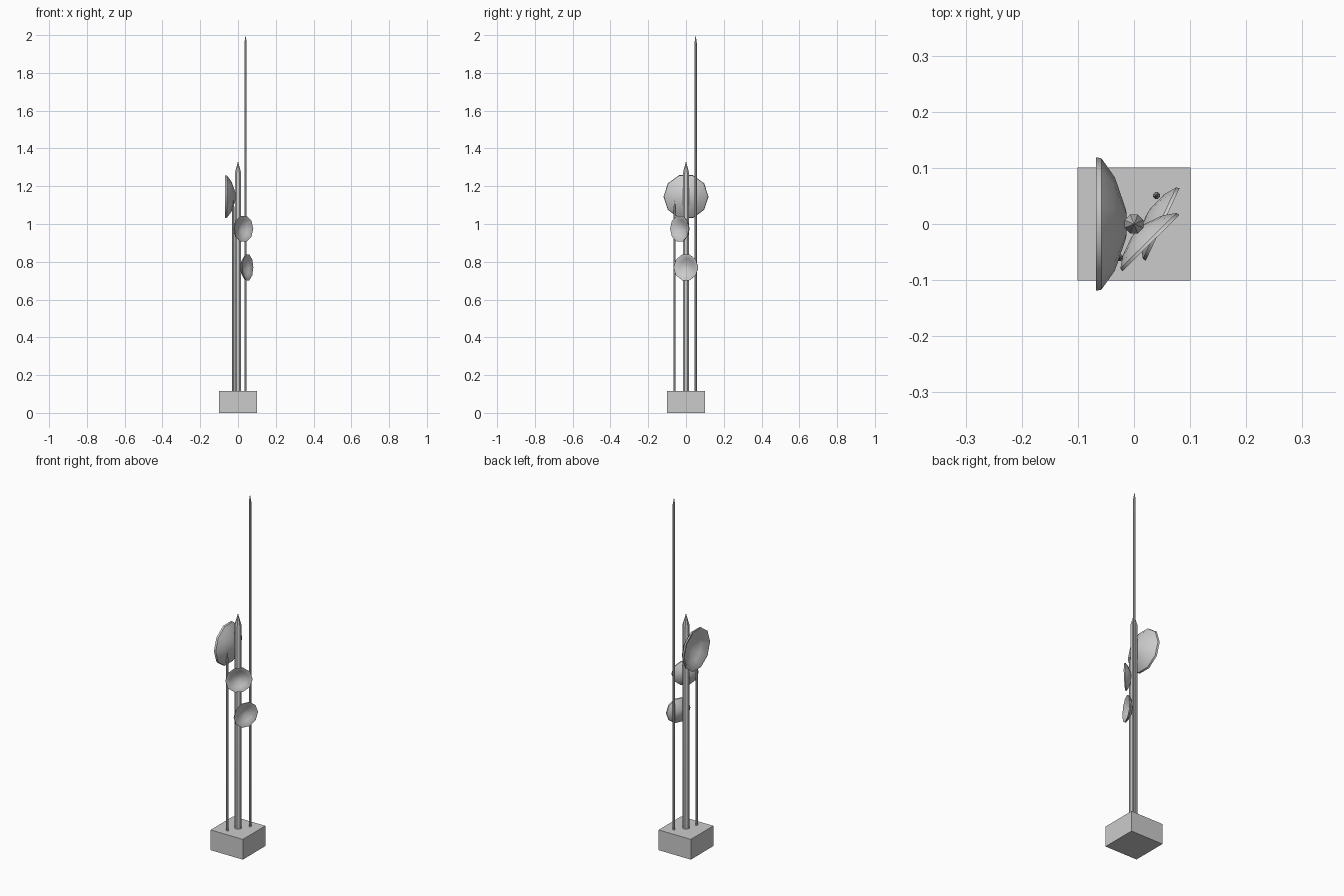
import bpy, bmesh, math
from mathutils import Matrix, Vector

if "Cube" in bpy.data.objects:
    bpy.data.objects.remove(bpy.data.objects["Cube"])


def lathe(name, profile, sides, matrix, phase=0.0):
    """Spin a (radius, height) profile about local z; radius 0 makes a pole."""
    bm = bmesh.new()
    rings = []
    for r, h in profile:
        if r == 0:
            rings.append([bm.verts.new((0, 0, h))] * sides)
        else:
            rings.append([bm.verts.new((r * math.cos(phase + 2 * math.pi * i / sides),
                                        r * math.sin(phase + 2 * math.pi * i / sides), h))
                          for i in range(sides)])
    for a, b in zip(rings, rings[1:]):
        for i in range(sides):
            j = (i + 1) % sides
            bm.faces.new(list(dict.fromkeys((a[i], a[j], b[j], b[i]))))
    bmesh.ops.recalc_face_normals(bm, faces=bm.faces)
    mesh = bpy.data.meshes.new(name)
    bm.to_mesh(mesh)
    bm.free()
    ob = bpy.data.objects.new(name, mesh)
    ob.matrix_world = matrix
    bpy.context.collection.objects.link(ob)
    bpy.ops.object.select_all(action='DESELECT')
    ob.select_set(True)
    bpy.context.view_layer.objects.active = ob
    bpy.ops.object.shade_smooth_by_angle(angle=math.radians(40))
    return ob


def rod(name, x, y, radius, shoulder, tip, sides):
    """Upright pole with a pointed end."""
    profile = [(0, 0.10), (radius, 0.10), (radius, shoulder), (0, tip)]
    lathe(name, profile, sides, Matrix.Translation((x, y, 0)), math.pi / sides)


def dish(name, rim_centre, facing, scale):
    """Hollow bowl: rim at rim_centre, opening towards facing (horizontal)."""
    profile = [(0, -0.056), (0.025, -0.054), (0.083, -0.034), (0.117, -0.010),
               (0.119, 0), (0.110, 0), (0.077, -0.024), (0.025, -0.043), (0, -0.045)]
    z = Vector(facing).normalized()
    x = Vector((0, 0, 1)).cross(z)
    rot = Matrix((x, z.cross(x), z)).transposed().to_4x4()
    lathe(name, [(r * scale, h * scale) for r, h in profile], 10,
          Matrix.Translation(rim_centre) @ rot)


# Base block
bpy.ops.mesh.primitive_cube_add(size=1, location=(0, 0, 0.0575))
base = bpy.context.object
base.name = "base_block"
base.dimensions = (0.202, 0.202, 0.115)

# Mast and antennas
rod("main_mast", 0, 0, 0.018, 1.27, 1.333, 8)
rod("tall_antenna", 0.04, 0.051, 0.0065, 1.96, 2.0, 8)
rod("short_antenna", -0.025, -0.06, 0.006, 1.09, 1.125, 8)

# Dishes
dish("large_dish", (-0.068, 0, 1.145), (-1, 0, 0), 1.0)
dish("upper_small_dish", (0.030, -0.034, 0.975), (0.7, -0.71, 0), 0.6)
dish("lower_small_dish", (0.051, -0.001, 0.77), (0.9, -0.42, 0), 0.6)
